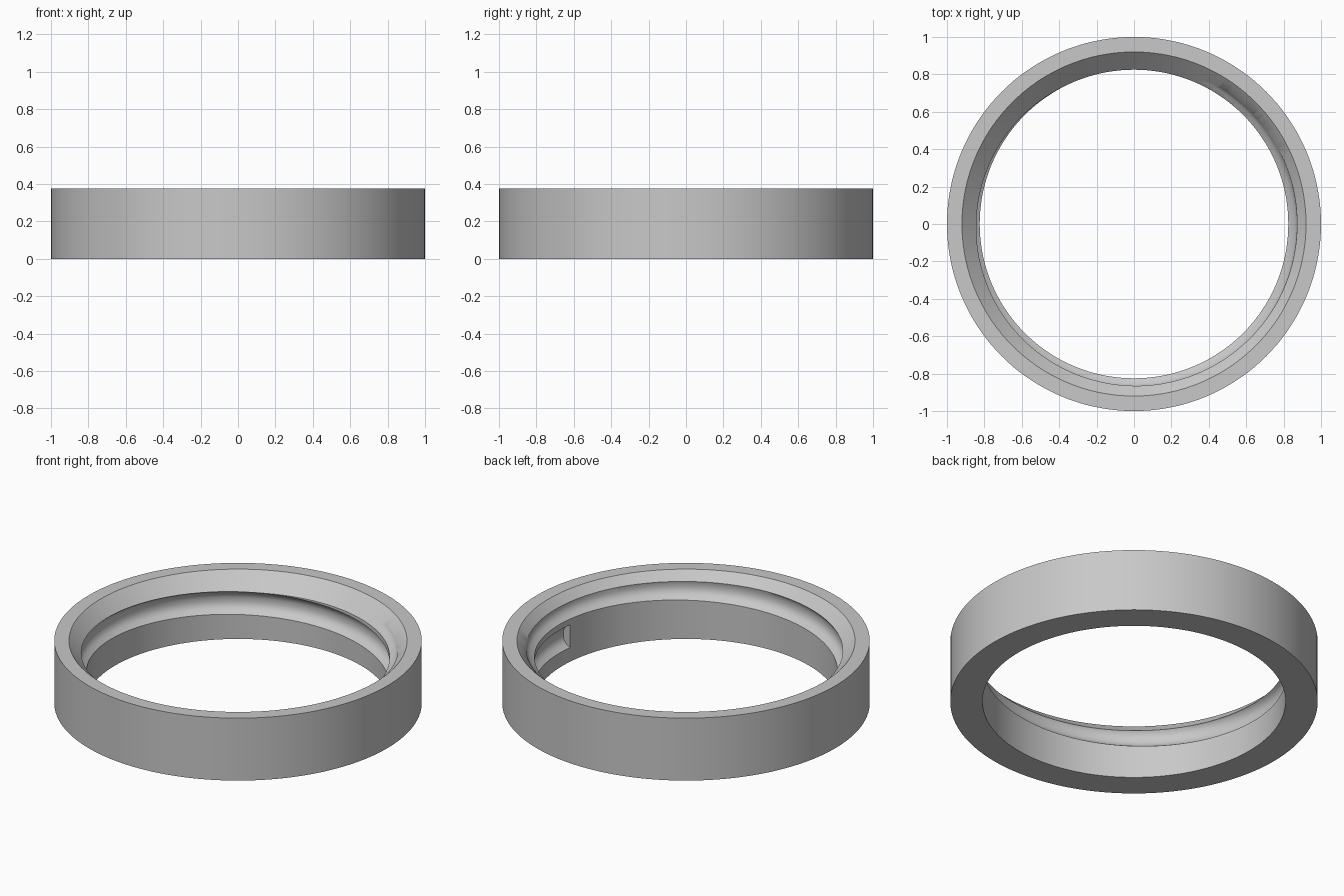
import bpy, bmesh
from math import cos, sin, radians

cube = bpy.data.objects.get("Cube")
if cube:
    bpy.data.objects.remove(cube, do_unlink=True)

HEIGHT = 0.375
BORE = 0.825
PITCH = 0.172
SEGMENTS = 144


def make_material(name, color):
    mat = bpy.data.materials.new(name)
    mat.use_nodes = True
    mat.diffuse_color = color
    mat.node_tree.nodes["Principled BSDF"].inputs["Base Color"].default_value = color
    return mat


def sweep(name, profile, start, step, count, rise, closed):
    """Turn an (r, z) profile about z, rising by `rise` per turn."""
    bm = bmesh.new()
    loops = []
    for i in range(count):
        deg = start + i * step
        a = radians(deg)
        loops.append([bm.verts.new((r * cos(a), r * sin(a), z + rise * deg / 360))
                      for r, z in profile])
    n = len(profile)
    for i in range(count if closed else count - 1):
        a, b = loops[i], loops[(i + 1) % count]
        for j in range(n):
            k = (j + 1) % n
            bm.faces.new((a[j], b[j], b[k], a[k]))
    if not closed:
        bm.faces.new(loops[0])
        bm.faces.new(loops[-1])
    bmesh.ops.recalc_face_normals(bm, faces=bm.faces)
    mesh = bpy.data.meshes.new(name)
    bm.to_mesh(mesh)
    bm.free()
    obj = bpy.data.objects.new(name, mesh)
    bpy.context.collection.objects.link(obj)
    return obj


grey = make_material("plain_grey", (0.58, 0.58, 0.58, 1))

# Ring with a chamfered lead-in at the top of the bore
ring = sweep("threaded_ring",
             [(BORE, 0), (1, 0), (1, HEIGHT), (0.92, HEIGHT), (BORE, 0.28)],
             0, 360 / SEGMENTS, SEGMENTS, 0, True)
ring.data.materials.append(grey)

# Rounded helical groove that runs out through the chamfer
groove = sweep("thread_cutter",
               [(0.78, 0.087), (BORE, 0.087), (0.852, 0.104), (0.866, 0.121),
                (0.872, 0.142), (0.872, 0.169), (0.866, 0.19), (0.852, 0.207),
                (BORE, 0.224), (0.78, 0.224)],
               -5, 2.5, 204, PITCH, False)
groove.data.materials.append(grey)
groove.hide_render = True

cut = ring.modifiers.new("thread", "BOOLEAN")
cut.operation = "DIFFERENCE"
cut.solver = "EXACT"
cut.object = groove

bpy.ops.object.select_all(action="DESELECT")
ring.select_set(True)
bpy.context.view_layer.objects.active = ring
bpy.ops.object.modifier_apply(modifier=cut.name)
bpy.data.objects.remove(groove, do_unlink=True)
bpy.ops.object.shade_smooth_by_angle(angle=radians(30))
